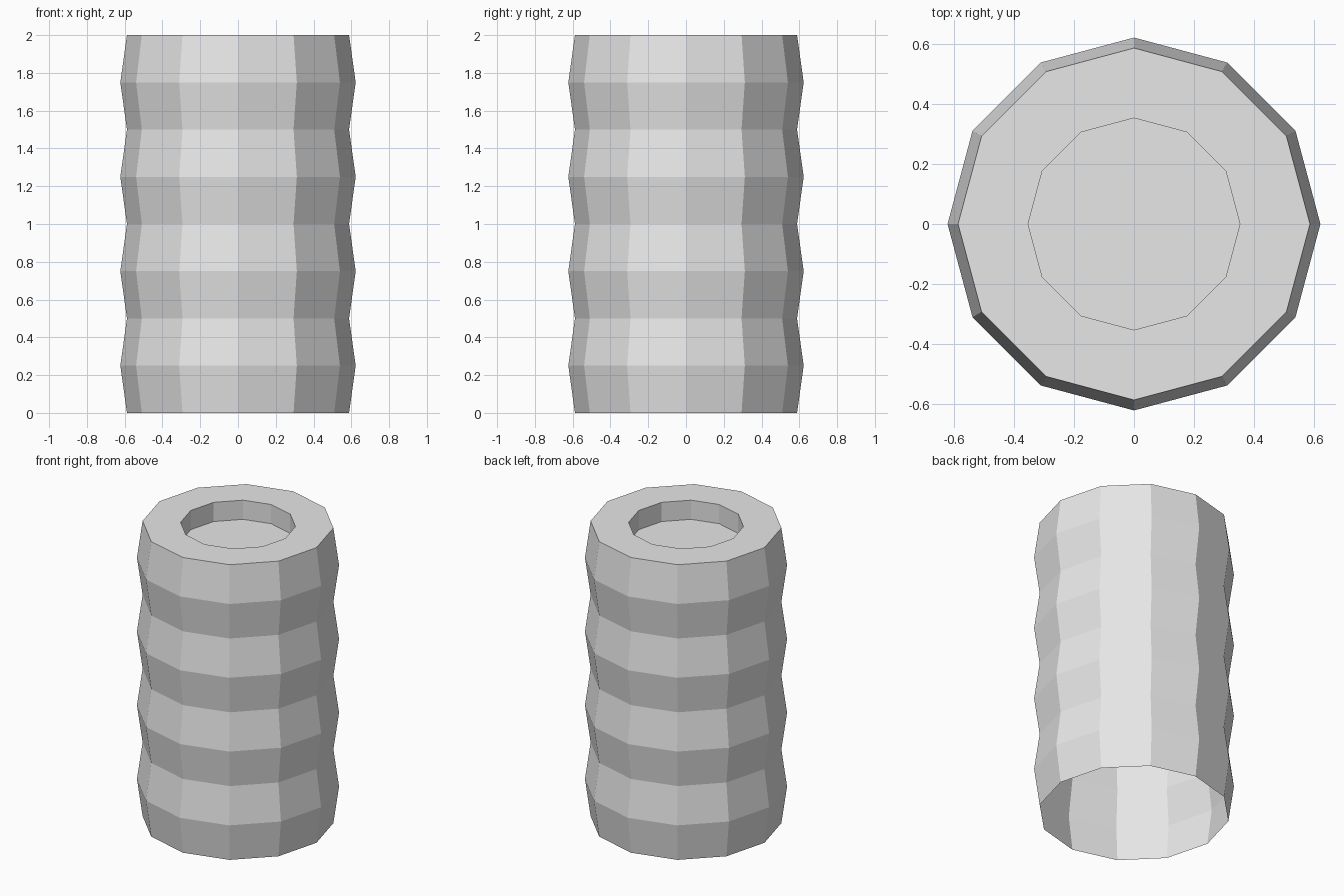
import bpy
import bmesh
from math import cos, sin, tau

cube = bpy.data.objects.get("Cube")
if cube:
    bpy.data.objects.remove(cube, do_unlink=True)

SIDES = 12
BANDS = 4
HEIGHT = 2.0
R_WAIST, R_RIDGE, R_HOLE = 0.588, 0.623, 0.354
RECESS = 0.13

grey = bpy.data.materials.new("light grey")
grey.use_nodes = True
colour = (0.8, 0.8, 0.8, 1)
grey.diffuse_color = colour
grey.node_tree.nodes["Principled BSDF"].inputs["Base Color"].default_value = colour


def add_ring(bm, radius, z):
    return [bm.verts.new((radius * cos(tau * i / SIDES),
                          radius * sin(tau * i / SIDES), z))
            for i in range(SIDES)]


# Ridged outer wall: alternating waists and ridges, open at the bottom
step = HEIGHT / (2 * BANDS)
profile = [(R_RIDGE if k % 2 else R_WAIST, k * step)
           for k in range(2 * BANDS + 1)]
# Flat top rim, then the wall of the recess
profile += [(R_HOLE, HEIGHT), (R_HOLE, HEIGHT - RECESS)]

bm = bmesh.new()
rings = [add_ring(bm, r, z) for r, z in profile]
for low, high in zip(rings, rings[1:]):
    for i in range(SIDES):
        j = (i + 1) % SIDES
        bm.faces.new((low[i], low[j], high[j], high[i]))
# Recess floor
bm.faces.new(rings[-1])

mesh = bpy.data.meshes.new("ridged_column")
bm.to_mesh(mesh)
bm.free()
mesh.materials.append(grey)
column = bpy.data.objects.new("ridged_column", mesh)
bpy.context.collection.objects.link(column)
